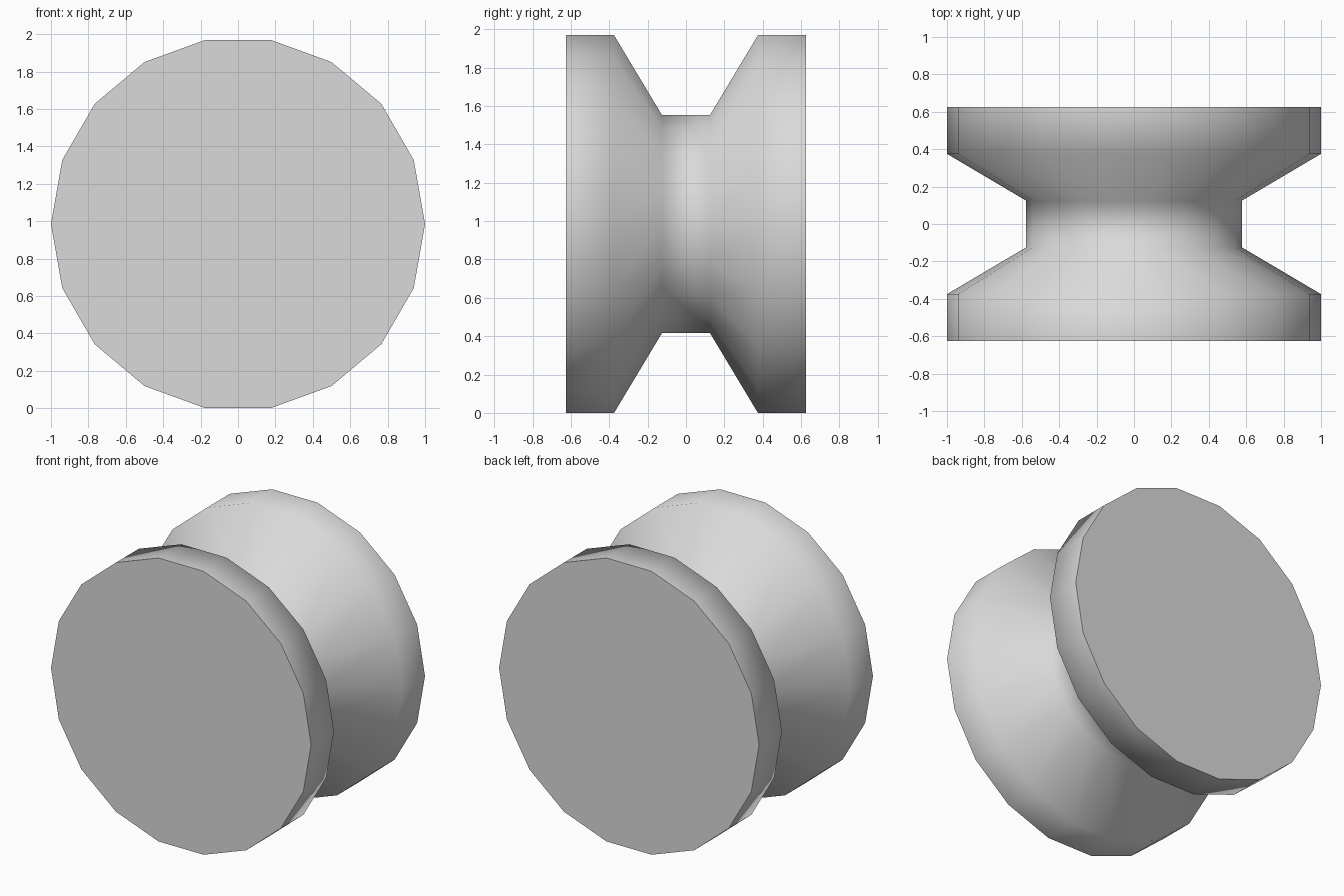
import bpy
import bmesh
from math import cos, sin, pi, radians

cube = bpy.data.objects.get("Cube")
if cube:
    bpy.data.objects.remove(cube, do_unlink=True)

SIDES = 18
RIM, HUB = 1.0, 0.577
CENTRE_Z = RIM * cos(pi / SIDES)

# Grey material
grey = bpy.data.materials.new("light grey")
grey.use_nodes = True
colour = (0.7, 0.7, 0.7, 1)
grey.diffuse_color = colour
for node in grey.node_tree.nodes:
    if node.type == "BSDF_PRINCIPLED":
        node.inputs["Base Color"].default_value = colour

# Spool profile as (y, radius), front to back
half = [(0.625, RIM), (0.375, RIM), (0.125, HUB)]
profile = [(-y, r) for y, r in half] + half[::-1]

# Revolve the profile around the y axis
bm = bmesh.new()
rings = []
for y, r in profile:
    angles = [2 * pi * i / SIDES for i in range(SIDES)]
    rings.append([bm.verts.new((r * cos(a), y, CENTRE_Z + r * sin(a))) for a in angles])
for a, b in zip(rings, rings[1:]):
    for i in range(SIDES):
        j = (i + 1) % SIDES
        bm.faces.new((a[i], a[j], b[j], b[i]))

# Flat end caps
bm.faces.new(rings[0])
bm.faces.new(rings[-1])
bmesh.ops.recalc_face_normals(bm, faces=bm.faces)

mesh = bpy.data.meshes.new("spool")
bm.to_mesh(mesh)
bm.free()
mesh.materials.append(grey)
spool = bpy.data.objects.new("spool", mesh)
bpy.context.collection.objects.link(spool)

# Smooth sides, sharp cap edges
bpy.ops.object.select_all(action="DESELECT")
spool.select_set(True)
bpy.context.view_layer.objects.active = spool
bpy.ops.object.shade_smooth_by_angle(angle=radians(75))
